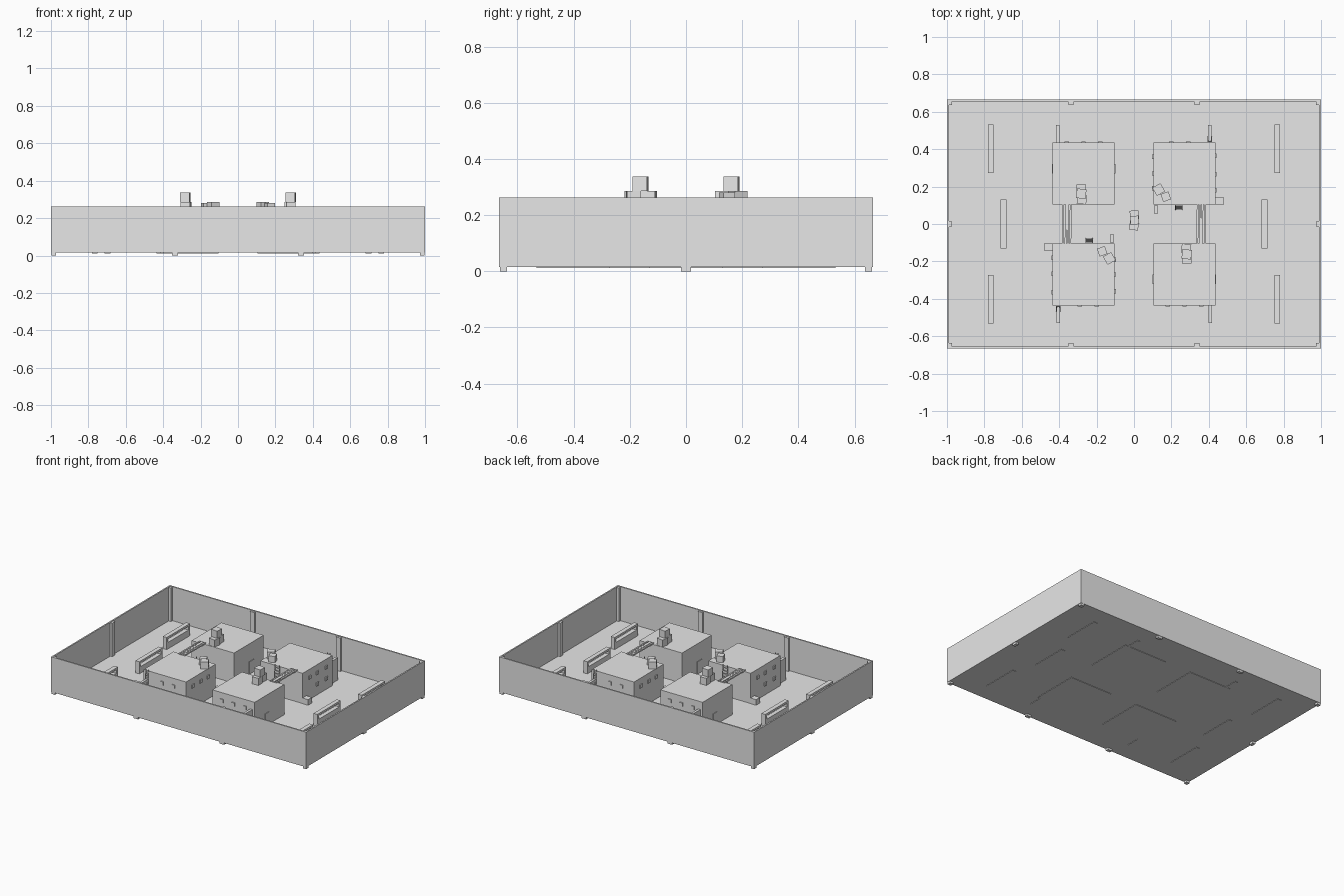
import bpy, bmesh, math
from mathutils import Matrix, Vector

if "Cube" in bpy.data.objects:
    bpy.data.objects.remove(bpy.data.objects["Cube"])

grey = bpy.data.materials.new("plain grey")
grey.diffuse_color = (0.8, 0.8, 0.8, 1)
grey.use_nodes = True
grey.node_tree.nodes["Principled BSDF"].inputs["Base Color"].default_value = grey.diffuse_color


def block(x0, x1, y0, y1, z0, z1, turn=0.0):
    """Box by its bounds, turned about its own vertical axis (degrees)."""
    c = Vector(((x0 + x1) / 2, (y0 + y1) / 2, (z0 + z1) / 2))
    return (Matrix.Translation(c) @ Matrix.Rotation(math.radians(turn), 4, 'Z')
            @ Matrix.Diagonal((x1 - x0, y1 - y0, z1 - z0, 1)))


def crate(x, y, z, s=0.05, turn=0.0):
    return block(x - s / 2, x + s / 2, y - s / 2, y + s / 2, z, z + s, turn)


def bar(a, b, t):
    """Square bar of thickness t from point a to point b."""
    a, b = Vector(a), Vector(b)
    d = b - a
    return (Matrix.Translation((a + b) / 2) @ d.to_track_quat('Z', 'Y').to_matrix().to_4x4()
            @ Matrix.Diagonal((t, t, d.length, 1)))


def part(name, boxes, twin=False):
    """Join boxes in one object; twin adds a copy turned half round the centre."""
    bm = bmesh.new()
    half_turn = Matrix.Rotation(math.pi, 4, 'Z')
    for m in boxes:
        bmesh.ops.create_cube(bm, size=1, matrix=m)
        if twin:
            bmesh.ops.create_cube(bm, size=1, matrix=half_turn @ m)
    me = bpy.data.meshes.new(name)
    bm.to_mesh(me)
    bm.free()
    me.materials.append(grey)
    ob = bpy.data.objects.new(name, me)
    bpy.context.collection.objects.link(ob)
    return ob


W, D = 1.0, 0.665          # half width and half depth of the arena
BASE, FLOOR, TOP = 0.015, 0.022, 0.263
ROOF = 0.236
IN, OUT = 0.103, 0.435     # near and far faces of each building

# Arena shell
part("floor", [block(-W, W, -D, D, BASE, FLOOR)])
part("outer_walls", [
    block(-W, W, D - 0.01, D, BASE, TOP),
    block(W - 0.01, W, -D + 0.01, D - 0.01, BASE, TOP)], twin=True)

# Pillars in the corners and along the walls, with feet below the floor
pillars = []
for sx in (-1, 1):
    pillars.append(block(sx * 0.985 - 0.013, sx * 0.985 + 0.013,
                         D - 0.028, D - 0.002, 0, TOP - 0.004))
    pillars.append(block(sx * 0.337 - 0.017, sx * 0.337 + 0.017,
                         D - 0.025, D - 0.003, 0, TOP - 0.004))
pillars.append(block(0.975, 0.997, -0.017, 0.017, 0, TOP - 0.004))
part("wall_pillars", pillars, twin=True)

# Four buildings
part("buildings", [
    block(-OUT, -IN, IN, OUT, 0.012, ROOF),
    block(IN, OUT, IN, OUT, 0.012, ROOF)], twin=True)

# Small protruding windows and flat doors
S, P = 0.012, 0.007


def window_x(x, y, z=0.18):
    return block(x - P, x + P, y - S, y + S, z - S, z + S)


def window_y(x, y, z=0.18):
    return block(x - S, x + S, y - P, y + P, z - S, z + S)


windows = [window_y(x, OUT) for x in (-0.36, -0.27, -0.18, 0.2, 0.29)]
windows += [window_x(OUT, y) for y in (0.18, 0.265, 0.365)]
windows += [window_x(IN, y) for y in (0.19, 0.27, 0.36)]
windows += [window_x(OUT, y, 0.1) for y in (0.265, 0.365)]
part("windows", windows, twin=True)
part("doors", [
    block(-OUT - 0.003, -OUT + 0.003, 0.27, 0.32, FLOOR, 0.11),
    block(-IN - 0.003, -IN + 0.003, 0.27, 0.32, FLOOR, 0.11)], twin=True)

# Plank bridges between facing roofs
planks = [bar((x, -0.115, ROOF + 0.003), (x + lean, 0.115, ROOF + 0.003), 0.01)
          for x, lean in ((-0.379, 0.0), (-0.366, 0.004), (-0.353, 0.0), (-0.341, 0.003))]
part("plank_bridges", planks, twin=True)

# Thin side walls behind the buildings
part("side_walls", [
    block(x - 0.009, x + 0.009, OUT, 0.53, 0.012, 0.18) for x in (-0.408, 0.405)], twin=True)

# Free-standing barricades with a long viewing slot
barricades = []
for x, y, h in ((0.698, 0, 0.13), (0.765, 0.403, 0.13), (-0.765, 0.403, 0.13)):
    a, b = x - 0.015, x + 0.015
    twins = [
        block(a, b, y - h, y + h, 0.012, 0.068),
        block(a, b, y - h, y + h, 0.094, 0.108),
        block(a, b, y - h, y - h + 0.016, 0.068, 0.094),
        block(a, b, y + h - 0.016, y + h, 0.068, 0.094)]
    barricades += twins
part("barricades", barricades, twin=True)


# Ladders leaning against the buildings
def ladder(x, half, y_foot, y_head, z_head):
    p = lambda sx, t: (x + sx * half, y_foot + (y_head - y_foot) * t,
                       FLOOR + (z_head - FLOOR) * t)
    rails = [bar(p(s, 0), p(s, 1), 0.005) for s in (-1, 1)]
    return rails + [bar(p(-1, i / 11), p(1, i / 11), 0.004) for i in range(1, 11)]


part("ladders", ladder(0.24, 0.018, 0.078, 0.098, 0.245)
     + ladder(0.405, 0.009, 0.466, 0.438, 0.245), twin=True)

# Crates on the roofs and on the ground
part("roof_crates", [
    crate(-0.282, 0.187, ROOF, 0.05, 3),
    crate(-0.278, 0.132, ROOF, 0.05, -8),
    crate(-0.282, 0.162, ROOF + 0.05, 0.051, -6),
    crate(0.132, 0.184, ROOF, 0.05, 30),
    crate(0.17, 0.146, ROOF, 0.044, 20)], twin=True)
part("ground_crates", [
    crate(0.457, 0.123, FLOOR - 0.004, 0.044),
    block(0.106, 0.128, 0.055, 0.098, FLOOR - 0.004, 0.06)], twin=True)
part("centre_crates", [
    crate(0.002, 0.048, FLOOR - 0.004, 0.048, 4),
    crate(0.0, -0.008, FLOOR - 0.004, 0.048, -8),
    crate(0.003, 0.02, FLOOR + 0.044, 0.046, 6)])
